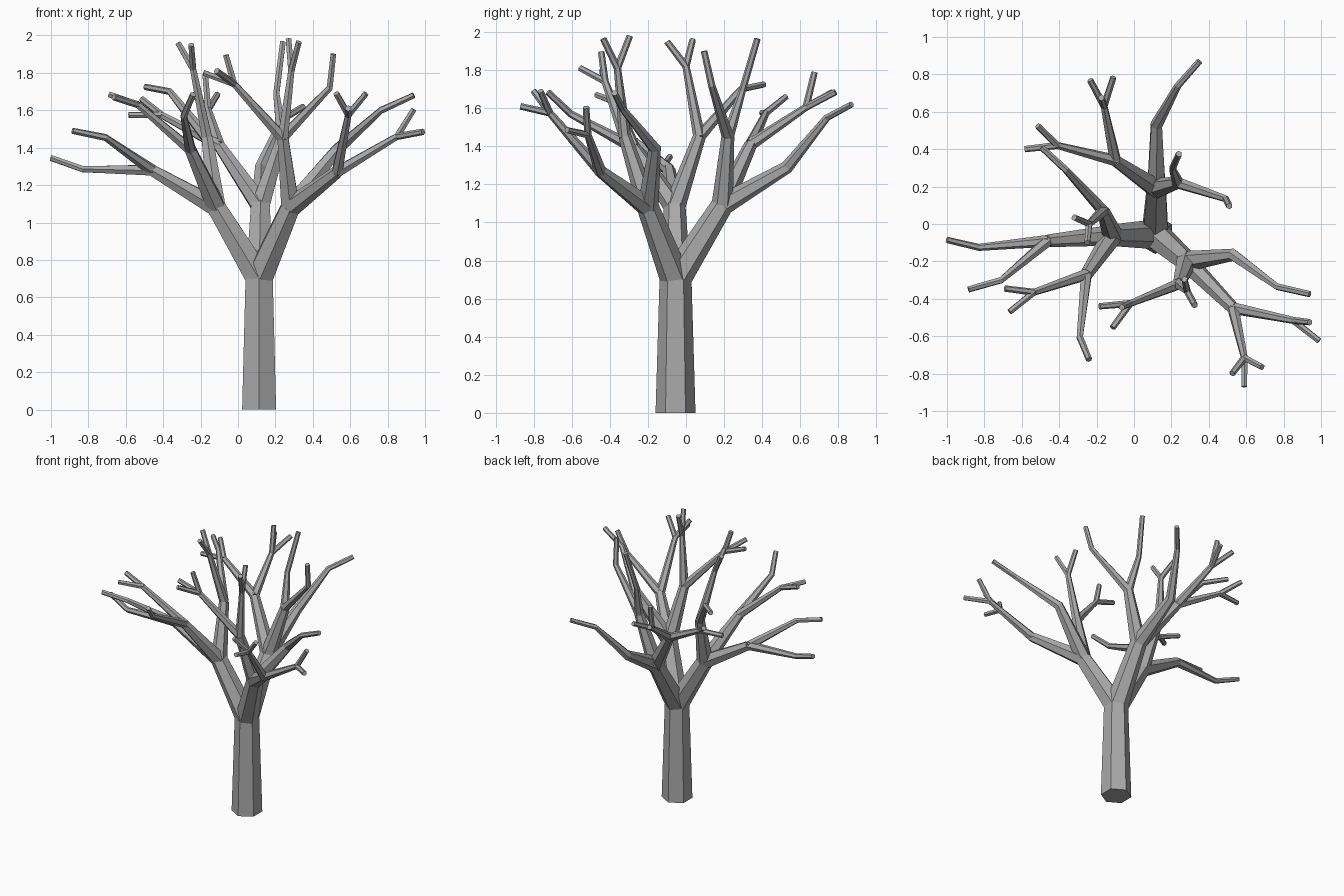
import bpy, bmesh, math
from mathutils import Vector

cube = bpy.data.objects.get("Cube")
if cube:
    bpy.data.objects.remove(cube, do_unlink=True)

bark = bpy.data.materials.new("grey_bark")
bark.use_nodes = True
bark.diffuse_color = (0.4, 0.4, 0.4, 1)
bark.node_tree.nodes["Principled BSDF"].inputs["Base Color"].default_value = (0.4, 0.4, 0.4, 1)

SIDES = 6
UP = Vector((0, 0, 1))
# start and end radius of each branching level: limb, bough, branch, twig
RADII = [(0.08, 0.058), (0.056, 0.034), (0.032, 0.019), (0.019, 0.017)]


def ring(bm, centre, direction, radius):
    """Hexagonal cross-section facing along direction."""
    turn = UP.rotation_difference(direction)
    verts = []
    for i in range(SIDES):
        a = math.pi / 6 + i * math.tau / SIDES
        offset = Vector((math.cos(a), math.sin(a), 0)) * radius
        verts.append(bm.verts.new(centre + turn @ offset))
    return verts


def bridge(bm, low, high):
    for i in range(SIDES):
        j = (i + 1) % SIDES
        bm.faces.new((low[i], low[j], high[j], high[i]))


def grow(bm, start, node, level, base=None):
    """Add one segment, then everything that branches from its end."""
    point, children = Vector(node[0]), node[1:]
    along = (point - start).normalized()
    r0, r1 = RADII[level]
    if base is None:
        base = ring(bm, start, along, r0)
        bm.faces.new(base[::-1])
    if len(children) == 1:
        # a bend: share one mitred ring with the next segment
        onward = (Vector(children[0][0]) - point).normalized()
        end = ring(bm, point, (along + onward).normalized(), r1)
        bridge(bm, base, end)
        grow(bm, point, children[0], level + 1, end)
        return
    end = ring(bm, point, along, r1)
    bridge(bm, base, end)
    bm.faces.new(end)
    for child in children:
        grow(bm, point, child, level + 1)


def finish(name, bm):
    mesh = bpy.data.meshes.new(name)
    bm.to_mesh(mesh)
    bm.free()
    mesh.materials.append(bark)
    bpy.context.collection.objects.link(bpy.data.objects.new(name, mesh))


def limb(name, tree):
    bm = bmesh.new()
    grow(bm, CROWN, tree, 0)
    finish(name, bm)


# Trunk
CROWN = Vector((0.113, -0.055, 0.70))
bm = bmesh.new()
foot = ring(bm, Vector((0.113, -0.055, 0)), UP, 0.105)
top = ring(bm, CROWN, UP, 0.084)
bridge(bm, foot, top)
bm.faces.new(foot[::-1])
bm.faces.new(top)
finish("trunk", bm)

# Limb on the -x side: low spreading, forward and upright boughs
spreading = ((-0.46, -0.09, 1.28),
             ((-0.83, -0.125, 1.285), ((-1.0, -0.085, 1.345),)),
             ((-0.71, -0.30, 1.455), ((-0.885, -0.35, 1.49),)))
forward = ((-0.255, -0.27, 1.39),
           ((-0.535, -0.365, 1.63), ((-0.69, -0.345, 1.685),), ((-0.665, -0.47, 1.67),)),
           ((-0.29, -0.605, 1.57), ((-0.24, -0.725, 1.685),)))
upright = ((-0.165, 0.07, 1.45),
           ((-0.365, 0.29, 1.70), ((-0.495, 0.41, 1.725),)),
           ((-0.24, 0.0, 1.82), ((-0.32, 0.035, 1.96),), ((-0.25, -0.10, 1.95),)))
limb("right_limb", ((-0.115, -0.06, 1.08), spreading, forward, upright))

# Limb towards the front and +x side
spreading = ((0.53, -0.45, 1.27),
             ((0.85, -0.515, 1.46), ((0.99, -0.625, 1.485),), ((0.94, -0.525, 1.605),)),
             ((0.59, -0.715, 1.575), ((0.525, -0.80, 1.69),),
              ((0.685, -0.765, 1.69),), ((0.59, -0.87, 1.61),)))
sideways = ((0.53, -0.165, 1.39),
            ((0.765, -0.335, 1.60), ((0.94, -0.375, 1.68),)))
upright = ((0.24, -0.32, 1.45),
           ((-0.02, -0.425, 1.74), ((-0.065, -0.445, 1.895),),
            ((-0.185, -0.44, 1.80),), ((-0.115, -0.555, 1.81),)),
           ((0.285, -0.36, 1.81), ((0.27, -0.295, 1.98),), ((0.325, -0.435, 1.965),)))
limb("front_limb", ((0.28, -0.20, 1.08), spreading, sideways, upright))

# Limb towards the back
spreading = ((0.12, 0.53, 1.29),
             ((0.235, 0.74, 1.55), ((0.35, 0.87, 1.62),)))
sideways = ((-0.10, 0.34, 1.41),
            ((-0.16, 0.63, 1.605), ((-0.175, 0.675, 1.79),),
             ((-0.235, 0.77, 1.685),), ((-0.11, 0.785, 1.685),)),
            ((-0.41, 0.42, 1.575), ((-0.515, 0.525, 1.66),), ((-0.585, 0.40, 1.575),)))
upright = ((0.235, 0.22, 1.45),
           ((0.49, 0.135, 1.72), ((0.51, 0.095, 1.90),)),
           ((0.205, 0.295, 1.69), ((0.24, 0.375, 1.965),)))
limb("back_limb", ((0.12, 0.19, 1.09), spreading, sideways, upright))
